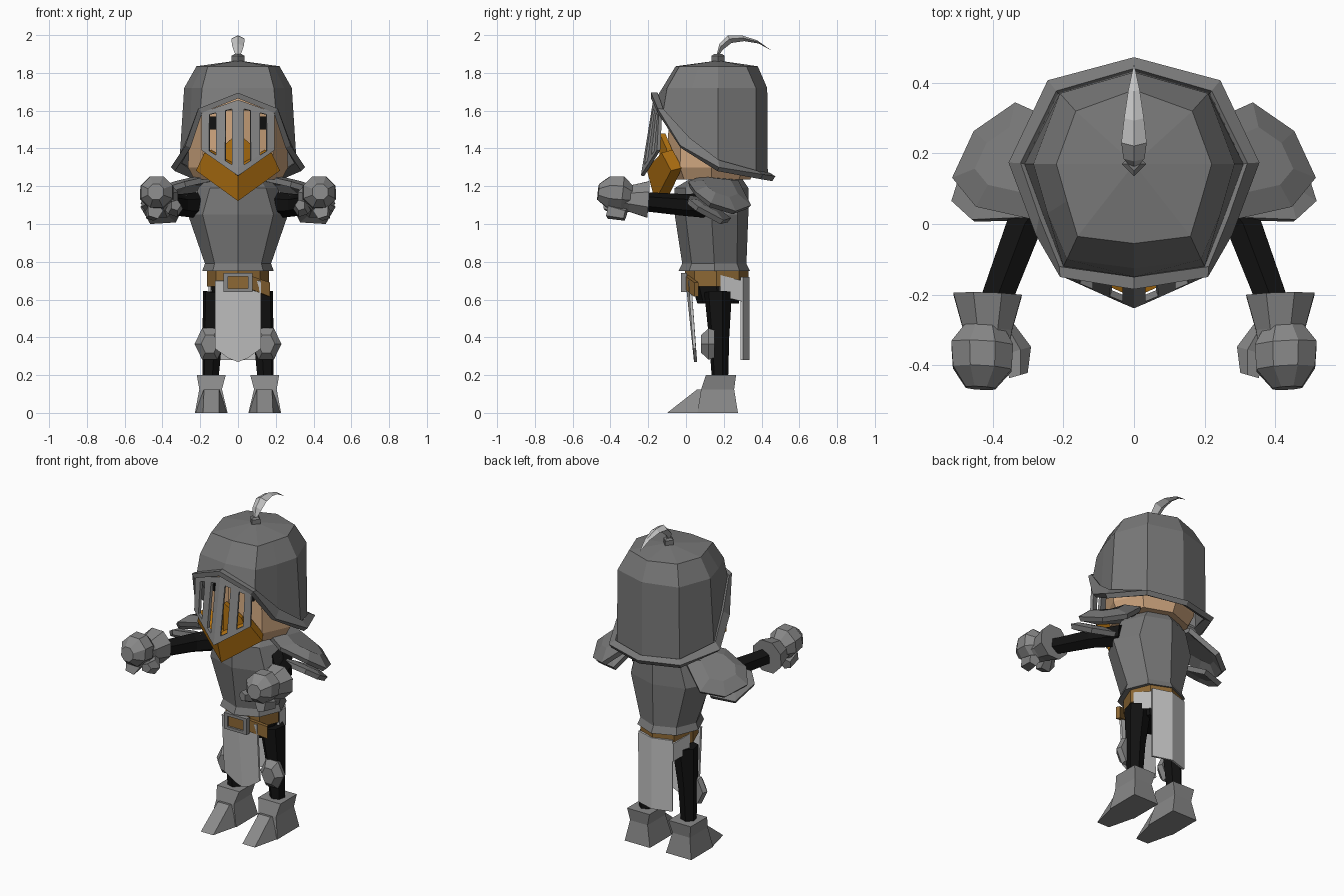
import bpy, bmesh, math
from mathutils import Vector

cube = bpy.data.objects.get("Cube")
if cube:
    bpy.data.objects.remove(cube)


def material(name, r, g, b):
    m = bpy.data.materials.new(name)
    m.use_nodes = True
    m.diffuse_color = (r, g, b, 1)
    m.node_tree.nodes["Principled BSDF"].inputs["Base Color"].default_value = (r, g, b, 1)
    return m


STEEL = material("steel", .19, .19, .19)
PALE = material("pale steel", .25, .25, .25)
CLOTH = material("light cloth", .55, .55, .55)
SKIN = material("skin", .62, .38, .21)
ORANGE = material("orange beard", .45, .17, .006)
LEATHER = material("brown leather", .27, .14, .035)
BLACK = material("black", .006, .006, .006)


def build(name, verts, faces, mat, mirror=False, solid=0, offset=0):
    bm = bmesh.new()
    vs = [bm.verts.new(v) for v in verts]
    for f in faces:
        bm.faces.new([vs[i] for i in f])
    bmesh.ops.recalc_face_normals(bm, faces=bm.faces)
    me = bpy.data.meshes.new(name)
    bm.to_mesh(me)
    bm.free()
    me.materials.append(mat)
    ob = bpy.data.objects.new(name, me)
    bpy.context.collection.objects.link(ob)
    if mirror:
        ob.modifiers.new("mirror", "MIRROR").use_clip = True
    if solid:
        s = ob.modifiers.new("thickness", "SOLIDIFY")
        s.thickness, s.offset = solid, offset
    return ob


def loft(name, rings, mat, closed=True, caps=True, **kw):
    """Skin a list of equal-length point rings."""
    n = len(rings[0])
    verts = [p for r in rings for p in r]
    faces = [(i * n + j, i * n + (j + 1) % n, (i + 1) * n + (j + 1) % n, (i + 1) * n + j)
             for i in range(len(rings) - 1) for j in range(n if closed else n - 1)]
    if caps:
        faces += [tuple(range(n)), tuple(range(len(verts) - n, len(verts)))]
    return build(name, verts, faces, mat, **kw)


def oval(z, hx, y0, y1, cx=0, n=8, turn=0):
    """Level ring spanning y0..y1 and cx-hx..cx+hx."""
    a = [math.tau * i / n + turn for i in range(n)]
    return [(cx + hx * math.sin(t), (y0 + y1) / 2 - (y1 - y0) / 2 * math.cos(t), z) for t in a]


def rect(z, x0, x1, y0, y1):
    return [(x0, y0, z), (x1, y0, z), (x1, y1, z), (x0, y1, z)]


def tube(name, path, mat, n=6, **kw):
    """Ring tube along (point, radius) pairs."""
    rings = []
    axis = Vector(path[-1][0]) - Vector(path[0][0])
    q = axis.to_track_quat("Z", "Y")
    for p, r in path:
        rings.append([Vector(p) + q @ Vector((r * math.cos(t), r * math.sin(t), 0))
                      for t in [math.tau * (i + .5) / n for i in range(n)]])
    return loft(name, rings, mat, **kw)


def plate(name, outline, mat, solid, lift=None, **kw):
    """Thin plate from an outline, domed if lift is given."""
    n = len(outline)
    if lift is None:
        return build(name, outline, [tuple(range(n))], mat, solid=solid, **kw)
    mid = sum((Vector(p) for p in outline), Vector()) / n + Vector(lift)
    inner = [mid.lerp(Vector(p) + Vector(lift), .55) for p in outline]
    faces = [(i, (i + 1) % n, n + (i + 1) % n, n + i) for i in range(n)]
    return build(name, list(outline) + inner, faces + [tuple(range(n, 2 * n))], mat, solid=solid, **kw)


# Helmet shell: half columns from back to front
crown = [(0, .38), (.165, .32), (.22, .17), (.19, .065), (.16, -.035), (0, -.055)]
wide = [(0, .43), (.21, .37), (.285, .17), (.245, .03), (.19, -.1), (0, -.125)]
edge = [(0, .433, 1.26), (.215, .37, 1.27), (.31, .17, 1.33),
        (.255, .02, 1.45), (.2, -.12, 1.6), (0, -.15, 1.68)]
top = [(0, .17, 1.87)] * 6
shell = loft("helmet", [[(x * .02, .17 + (y - .17) * .02, 1.865) for x, y in crown],
                        [(x, y, 1.835) for x, y in crown],
                        [(x, y, 1.72) for x, y in wide], edge],
             STEEL, closed=False, caps=False, mirror=True)
# Flared rim around the helmet opening
flare = [(0, .465, 1.24), (.24, .40, 1.25), (.345, .17, 1.29),
         (.265, -.03, 1.41), (.2, -.15, 1.6), (0, -.185, 1.68)]
loft("helmet_rim", [edge, flare], STEEL, closed=False, caps=False, mirror=True, solid=.03)

# Barred visor: columns alternate bar and slit
cols = [0, .03, .065, .115, .15, .19]
rows = []
for x in cols:
    t = x / .19
    lo = Vector((x, -.23 + .085 * t, 1.255 + .135 * t))
    hi = Vector((x, -.165 + .03 * t, 1.655 - .065 * t))
    rows.append([lo, lo.lerp(hi, .1), lo.lerp(hi, .9), hi])
faces = [(i * 4 + j, i * 4 + j + 1, i * 4 + j + 5, i * 4 + j + 4)
         for i in range(5) for j in range(3) if not (j == 1 and i in (1, 3))]
build("visor", [p for r in rows for p in r], faces, PALE, mirror=True, solid=.018)

# Plume and its socket
loft("plume_socket", [oval(1.86, .035, .135, .205, n=4), oval(1.89, .035, .135, .205, n=4),
                      oval(1.9, .018, .15, .19, n=4)], STEEL)
spine = [(.165, 1.89, .012), (.185, 1.94, .03), (.23, 1.98, .036), (.3, 1.985, .028),
         (.38, 1.965, .016), (.45, 1.92, .001)]
loft("plume", [[(0, y - w * .25, z + w * .5), (w, y, z), (0, y + w * .3, z - w * .6), (-w, y, z)]
               for y, z, w in spine], CLOTH)

# Head, eyes, beard and moustache
loft("head", [oval(1.235, .23, -.07, .34), oval(1.3, .265, -.1, .37),
              oval(1.6, .25, -.09, .36), oval(1.7, .15, 0, .3)], SKIN)
plate("eye", [(.105, -.075, 1.5), (.15, -.055, 1.5), (.15, -.055, 1.57), (.105, -.075, 1.57)],
      BLACK, .008, mirror=True)
plate("beard", [(0, -.175, 1.3), (.16, -.1, 1.385), (.205, -.05, 1.29), (0, -.13, 1.13)],
      ORANGE, .07, mirror=True)
plate("moustache", [(0, -.125, 1.3), (.12, -.075, 1.32), (.09, -.09, 1.4), (0, -.125, 1.48)],
      ORANGE, .03, mirror=True)

# Breastplate
loft("breastplate", [oval(.75, .19, -.04, .34), oval(.79, .175, -.02, .32),
                     oval(1.05, .265, -.06, .33), oval(1.19, .21, -.06, .33),
                     oval(1.25, .15, .04, .29)], STEEL)
# Layered shoulder guards
plate("upper_shoulder_guard", [(.15, .08, 1.24), (.18, .27, 1.22), (.33, .335, 1.09), (.445, .255, 1.06),
                               (.505, .127, 1.1), (.44, .05, 1.16), (.28, .015, 1.21)],
      STEEL, .03, lift=(.015, .01, .03), mirror=True)
plate("lower_shoulder_guard", [(.27, .015, 1.14), (.456, .01, 1.12), (.51, .06, 1.08),
                               (.47, .19, 1.01), (.33, .23, 1.02)],
      STEEL, .03, lift=(.01, .005, .015), mirror=True)

# Arms and gauntlets
tube("arm", [((.2, .14, 1.1), .07), ((.31, .0, 1.1), .058), ((.4, -.24, 1.12), .05)],
     BLACK, mirror=True)
tube("gauntlet_cuff", [((.415, -.2, 1.13), .105), ((.415, -.3, 1.135), .075), ((.42, -.36, 1.14), .07)],
     PALE, n=8, mirror=True)
tube("fist", [((.425, -.29, 1.15), .06), ((.43, -.34, 1.165), .095), ((.43, -.41, 1.17), .09),
              ((.435, -.465, 1.17), .045)], PALE, n=8, mirror=True)
tube("thumb", [((.37, -.29, 1.1), .03), ((.335, -.36, 1.08), .045), ((.33, -.43, 1.1), .03)],
     PALE, n=5, mirror=True)
tube("curled_fingers", [((.46, -.32, 1.05), .035), ((.44, -.41, 1.07), .045)], PALE, n=5, mirror=True)

# Hips, legs and knee guards
loft("hips", [oval(.58, .13, .06, .28), oval(.74, .15, .01, .3)], BLACK)
tube("leg", [((.115, .17, .64), .075), ((.135, .175, .4), .055), ((.145, .18, .18), .044)],
     BLACK, mirror=True)
for name, k in (("knee_guard", 1),):
    loft(name, [[(.15 + r * math.sin(t), y, .365 + r * 1.2 * math.cos(t))
                 for t in [math.tau * (i + .5) / 6 for i in range(6)]]
                for y, r in ((.15, .07), (.12, .08), (.08, .045))], PALE, mirror=True)

# Boots: ankle cuff, foot and pointed toe
loft("boot", [rect(0, .055, .228, .06, .275), rect(.125, .085, .205, .08, .255),
              rect(.2, .065, .218, .105, .265)], PALE, mirror=True)
build("boot_toe", [(.055, .08, 0), (.228, .08, 0), (.185, -.1, 0), (.1, -.1, 0),
                   (.1, .06, .125), (.18, .06, .125), (.18, .1, .12), (.1, .1, .12)],
      [(0, 1, 2, 3), (3, 2, 5, 4), (4, 5, 6, 7), (0, 3, 4, 7), (1, 2, 5, 6), (0, 1, 6, 7)],
      PALE, mirror=True)

# Belt, loose end and buckle
loft("belt", [oval(.67, .163, -.005, .33), oval(.755, .163, -.005, .33)], LEATHER)
plate("belt_end", [(.05, .0, .73), (.165, .055, .69), (.165, .055, .615), (.05, .0, .66)], LEATHER, .025)
outer = [(-.078, .64), (.078, .64), (.078, .74), (-.078, .74)]
inner = [(x * .68, .69 + (z - .69) * .65) for x, z in outer]
loft("buckle", [[(x, -.012, z) for x, z in s] for s in (outer, inner)], PALE, caps=False, solid=.03)
plate("belt_front", [(x, -.005, z) for x, z in outer], LEATHER, .02)

# Front and back cloth panels
plate("front_cloth", [(0, .005, .7), (.12, .02, .7), (.12, .045, .34), (.05, .05, .29), (0, .05, .27)],
      CLOTH, .015, mirror=True)
drop = [(0, .33), (.115, .295)]
loft("back_cloth", [[(x, y, z) for x, y in drop] for z in (.72, .28)], CLOTH,
     closed=False, caps=False, mirror=True, solid=.012)
loft("side_cloth", [[(.115, .295, z), (.15, .18, z + .03)] for z in (.7, .59)], CLOTH,
     closed=False, caps=False, mirror=True, solid=.012)
